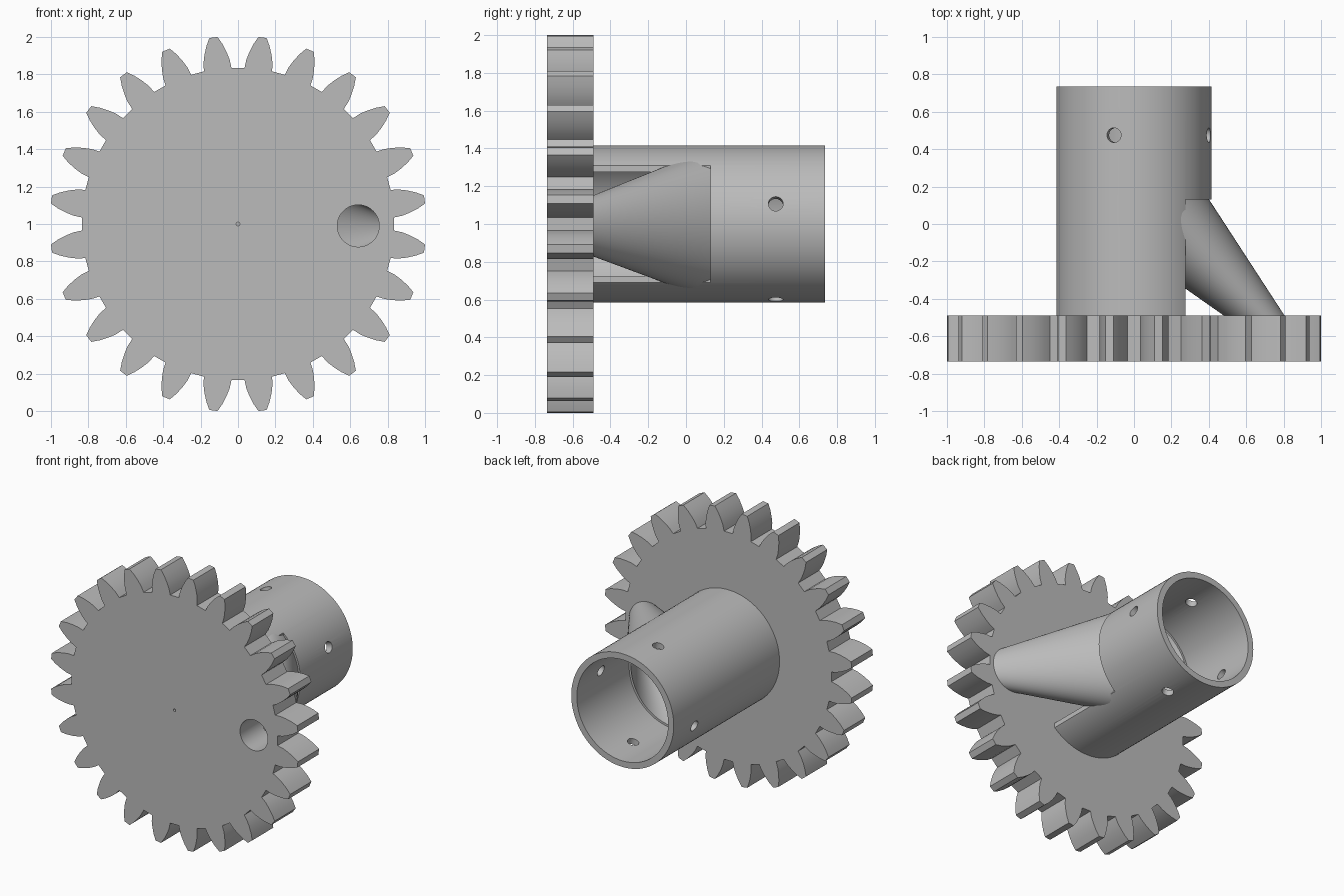
import bpy
import bmesh
from math import sin, cos, pi, radians

if "Cube" in bpy.data.objects:
    bpy.data.objects.remove(bpy.data.objects["Cube"])

grey = bpy.data.materials.new("plain_grey")
grey.use_nodes = True
grey.diffuse_color = (0.5, 0.5, 0.5, 1)
grey.node_tree.nodes["Principled BSDF"].inputs["Base Color"].default_value = (0.5, 0.5, 0.5, 1)

AXIS_Z = 1.0          # height of the gear axis
GEAR_FRONT, GEAR_BACK = -0.735, -0.49
STEP, TUBE_END = 0.13, 0.735
TEETH = 24


def finish(name, bm):
    bmesh.ops.recalc_face_normals(bm, faces=bm.faces)
    mesh = bpy.data.meshes.new(name)
    bm.to_mesh(mesh)
    bm.free()
    obj = bpy.data.objects.new(name, mesh)
    bpy.context.collection.objects.link(obj)
    mesh.materials.append(grey)
    return obj


def ring_loft(name, rings, sides=96):
    """Skin circles (x, z, radius, y) into a closed hollow body."""
    bm = bmesh.new()
    loops = []
    for cx, cz, r, y in rings:
        angles = [2 * pi * i / sides for i in range(sides)]
        loops.append([bm.verts.new((cx + r * cos(a), y, cz + r * sin(a))) for a in angles])
    for k, a in enumerate(loops):
        b = loops[(k + 1) % len(loops)]
        for i in range(sides):
            j = (i + 1) % sides
            bm.faces.new((a[i], a[j], b[j], b[i]))
    return finish(name, bm)


def cylinder(location, rotation, radius, depth, sides=48):
    bpy.ops.mesh.primitive_cylinder_add(vertices=sides, radius=radius, depth=depth,
                                        location=location, rotation=rotation)
    return bpy.context.object


def cut(obj, cutter):
    cutter.hide_render = True
    mod = obj.modifiers.new("cut", "BOOLEAN")
    mod.operation = "DIFFERENCE"
    mod.solver = "EXACT"
    mod.object = cutter
    bpy.context.view_layer.objects.active = obj
    bpy.ops.object.modifier_apply(modifier=mod.name)
    bpy.data.objects.remove(cutter)


def smooth(obj):
    bpy.ops.object.select_all(action="DESELECT")
    obj.select_set(True)
    bpy.context.view_layer.objects.active = obj
    bpy.ops.object.shade_smooth_by_angle(angle=radians(25))


# Gear: one tooth flank (radius, half angle) mirrored and repeated
flank = [(0.836, 5.1), (0.88, 4.6), (0.92, 3.75), (0.965, 2.6), (1.006, 1.25)]
tooth = [(r, -a) for r, a in flank] + [(r, a) for r, a in reversed(flank)]
bm = bmesh.new()
outline = []
for t in range(TEETH):
    for r, a in tooth:
        ang = radians((t + 0.5) * 360 / TEETH + a)
        outline.append(bm.verts.new((r * cos(ang), GEAR_FRONT, AXIS_Z + r * sin(ang))))
face = bm.faces.new(outline)
body = bmesh.ops.extrude_face_region(bm, geom=[face])
moved = [v for v in body["geom"] if isinstance(v, bmesh.types.BMVert)]
bmesh.ops.translate(bm, verts=moved, vec=(0, GEAR_BACK - GEAR_FRONT, 0))
gear = finish("gear_wheel", bm)

# Outlet and centre mark through the gear
OUT_X, OUT_Z, OUT_R = 0.643, 0.99, 0.112
cut(gear, cylinder((OUT_X, -0.6, OUT_Z), (pi / 2, 0, 0), OUT_R, 1, 96))
cut(gear, cylinder((0, -0.6, AXIS_Z), (pi / 2, 0, 0), 0.01, 1, 24))

# Tube with a stepped bore
tube_profile = [(0.415, GEAR_BACK), (0.415, TUBE_END), (0.37, TUBE_END),
                (0.37, STEP), (0.39, STEP), (0.39, GEAR_BACK)]
tube = ring_loft("tube", [(0, AXIS_Z, r, y) for r, y in tube_profile])

# Flat side opening that lets the funnel out
bpy.ops.mesh.primitive_cube_add(size=1, location=(0.775, STEP - 0.499, AXIS_Z))
opening = bpy.context.object
opening.scale = (1, 1, 1.5)
bpy.context.view_layer.update()
cut(tube, opening)

# Four pin holes near the open end
for turn in (15, 105):
    cut(tube, cylinder((0, 0.475, AXIS_Z), (0, radians(90 - turn), 0), 0.039, 1))

# Slanted funnel from the tube bore to the outlet
funnel = ring_loft("funnel", [(0, AXIS_Z, 0.402, STEP), (OUT_X, OUT_Z, 0.162, GEAR_BACK),
                              (OUT_X, OUT_Z, OUT_R, GEAR_BACK), (0, AXIS_Z, 0.355, STEP)])

for part in (gear, tube, funnel):
    smooth(part)
